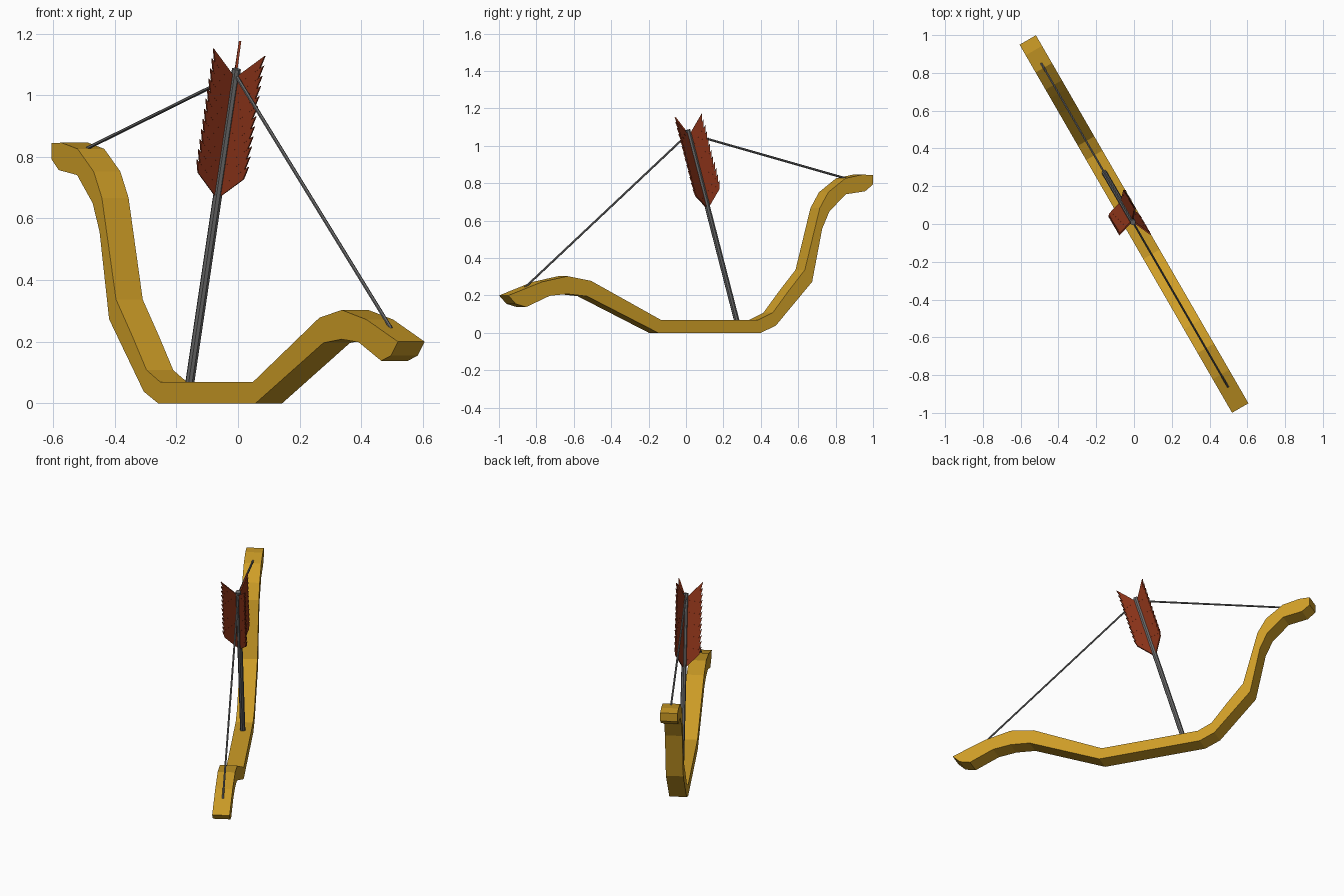
import bpy, bmesh, math
from mathutils import Vector

if "Cube" in bpy.data.objects:
    bpy.data.objects.remove(bpy.data.objects["Cube"])

# Bow plane: S runs along the bow, N across it
S = Vector((-0.5, math.sqrt(0.75), 0))
N = Vector((math.sqrt(0.75), 0.5, 0))
Z = Vector((0, 0, 1))


def material(name, color):
    m = bpy.data.materials.new(name)
    m.diffuse_color = (*color, 1)
    m.use_nodes = True
    m.node_tree.nodes["Principled BSDF"].inputs["Base Color"].default_value = m.diffuse_color
    return m


WOOD = material("golden_wood", (0.62, 0.34, 0.02))
RED = material("red_feather", (0.27, 0.035, 0.01))
GREY = material("dark_grey", (0.15, 0.15, 0.15))


def slab(bm, points, offset):
    """Extrude a flat outline by +-offset."""
    lo = [bm.verts.new(p - offset) for p in points]
    hi = [bm.verts.new(p + offset) for p in points]
    bm.faces.new(lo)
    bm.faces.new(hi[::-1])
    for i in range(len(points)):
        j = (i + 1) % len(points)
        bm.faces.new((lo[j], lo[i], hi[i], hi[j]))


def finish(bm, name, mat):
    bmesh.ops.recalc_face_normals(bm, faces=bm.faces)
    me = bpy.data.meshes.new(name)
    bm.to_mesh(me)
    bm.free()
    me.materials.append(mat)
    ob = bpy.data.objects.new(name, me)
    bpy.context.collection.objects.link(ob)
    return ob


def rod(name, a, b, radius, sides, mat):
    bm = bmesh.new()
    bmesh.ops.create_cone(bm, cap_ends=True, segments=sides, radius1=radius,
                          radius2=radius, depth=(b - a).length)
    ob = finish(bm, name, mat)
    ob.location = (a + b) / 2
    ob.rotation_mode = 'QUATERNION'
    ob.rotation_quaternion = (b - a).to_track_quat('Z', 'Y')


# Bow stave: side outline (along, up), upper edge then lower edge
upper = [(-1.125, .2), (-.92, .272), (-.76, .303), (-.615, .278), (-.185, .07),
         (.42, .07), (.507, .108), (.60, .219), (.705, .337), (.797, .667),
         (.85, .752), (.955, .826), (1.06, .846), (1.125, .844)]
lower = [(1.125, .793), (1.077, .757), (.958, .741), (.857, .65), (.812, .557),
         (.75, .273), (.525, .038), (.432, 0), (-.2, 0), (-.64, .196),
         (-.76, .208), (-.87, .198), (-1.016, .138), (-1.08, .155)]
bm = bmesh.new()
slab(bm, [S * s + Z * z for s, z in upper + lower], N * 0.05)
finish(bm, "bow_stave", WOOD)

# Arrow shaft
nock = S * 0.01 + Z * 1.085
base = S * 0.315 + Z * 0.06
axis = (nock - base).normalized()
rod("arrow_shaft", base, nock, 0.015, 8, GREY)

# Bowstring halves
pull = nock - axis * 0.02
rod("string_high", S * 0.99 + Z * 0.825, pull, 0.006, 6, GREY)
rod("string_low", S * -0.995 + Z * 0.242, pull, 0.006, 6, GREY)

# Three vanes, each a row of slanted barbs with a toothed outer edge
side = N.cross(axis)
BARBS, REACH, RISE = 12, 0.098, 0.1
pitch = 0.41 / BARBS
for k in range(3):
    ang = math.radians(180 + 120 * k)
    out = N * math.cos(ang) + side * math.sin(ang)
    thick = axis.cross(out) * 0.004
    bm = bmesh.new()
    for i in range(BARBS):
        t = -0.03 - i * pitch
        shape = [(0, t), (REACH, t + RISE), (REACH - 0.012, t + RISE - pitch - 0.012),
                 (0, t - pitch)]
        slab(bm, [nock + out * r + axis * h for r, h in shape], thick)
    finish(bm, f"feather_vane_{k + 1}", RED)
